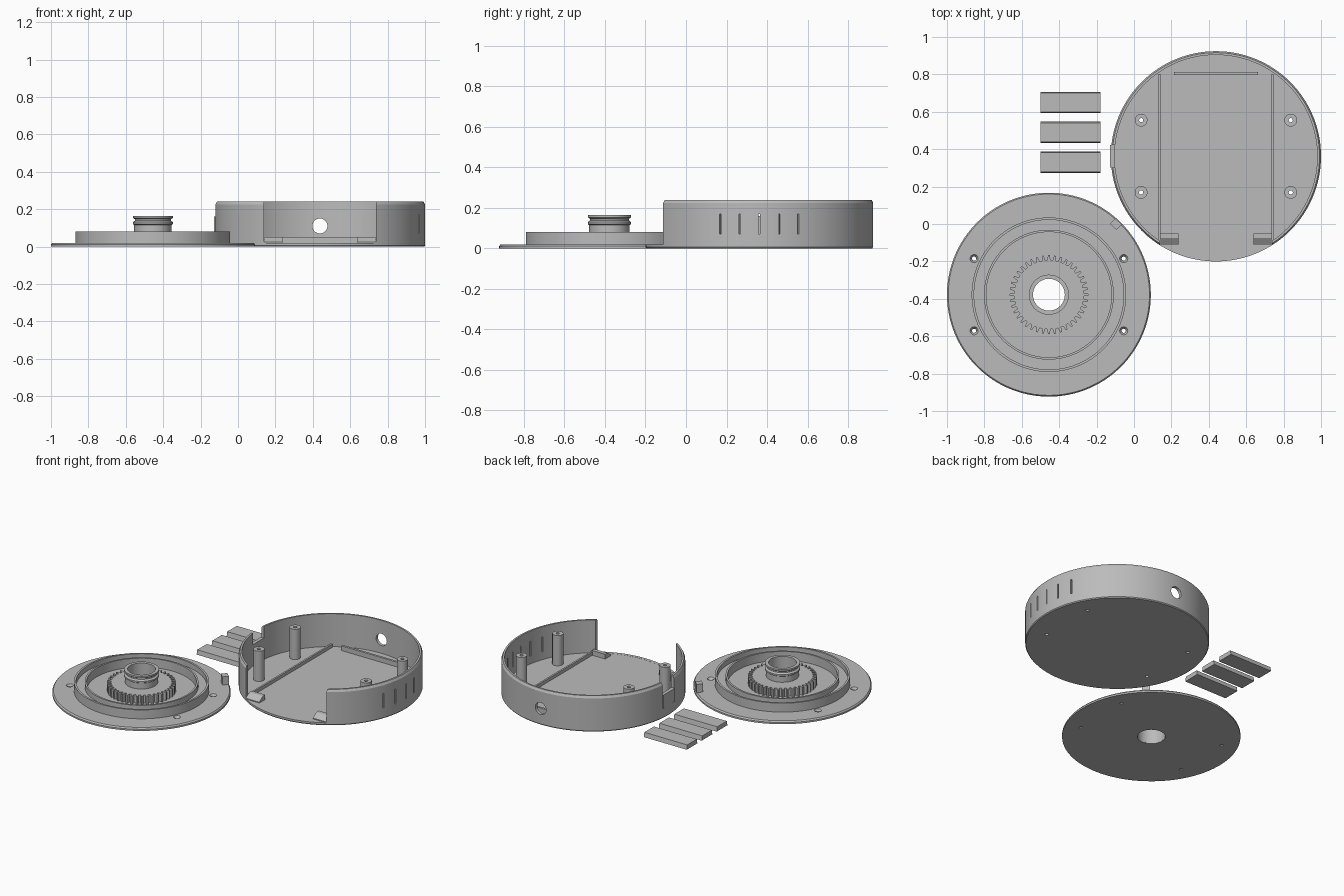
import bpy, bmesh, math
from mathutils import Matrix, Vector

cube = bpy.data.objects.get("Cube")
if cube:
    bpy.data.objects.remove(cube, do_unlink=True)

grey = bpy.data.materials.new("plain grey plastic")
grey.use_nodes = True
COLOUR = (0.5, 0.5, 0.5, 1)
grey.diffuse_color = COLOUR
grey.node_tree.nodes["Principled BSDF"].inputs["Base Color"].default_value = COLOUR

CASE = Vector((0.438, 0.362, 0))
LID = Vector((-0.455, -0.378, 0))
CASE_R = 0.562
SCREWS = [(sx * 0.4, sy * 0.193) for sx in (-1, 1) for sy in (-1, 1)]


def finish(name, bm, loc=(0, 0, 0), angle=0.0):
    bmesh.ops.recalc_face_normals(bm, faces=bm.faces)
    mesh = bpy.data.meshes.new(name)
    bm.to_mesh(mesh)
    bm.free()
    mesh.materials.append(grey)
    obj = bpy.data.objects.new(name, mesh)
    obj.location = loc
    obj.rotation_euler.z = angle
    bpy.context.collection.objects.link(obj)
    return obj


def lathe(name, profile, loc, steps=96):
    """Spin a closed (radius, height) outline about z."""
    bm = bmesh.new()
    rings = []
    for i in range(steps):
        a = math.tau * i / steps
        rings.append([bm.verts.new((r * math.cos(a), r * math.sin(a), z))
                      for r, z in profile])
    n = len(profile)
    for i in range(steps):
        p, q = rings[i], rings[(i + 1) % steps]
        for j in range(n):
            k = (j + 1) % n
            bm.faces.new((p[j], q[j], q[k], p[k]))
    # points on the axis collapse into a single vertex
    bmesh.ops.remove_doubles(bm, verts=bm.verts, dist=1e-5)
    return finish(name, bm, loc)


def prism(name, outline, depth, loc, matrix=None, angle=0.0):
    """Extrude a flat outline upwards, then turn it if asked."""
    bm = bmesh.new()
    low = [bm.verts.new((x, y, 0)) for x, y in outline]
    high = [bm.verts.new((x, y, depth)) for x, y in outline]
    bm.faces.new(low[::-1])
    bm.faces.new(high)
    for i in range(len(low)):
        j = (i + 1) % len(low)
        bm.faces.new((low[i], low[j], high[j], high[i]))
    if matrix:
        bm.transform(matrix)
    return finish(name, bm, loc, angle)


def box(name, x, y, z, loc=(0, 0, 0), angle=0.0):
    outline = [(x[0], y[0]), (x[1], y[0]), (x[1], y[1]), (x[0], y[1])]
    return prism(name, outline, z[1] - z[0], Vector(loc) + Vector((0, 0, z[0])), None, angle)


def cone(name, r1, r2, z, loc):
    return lathe(name, [(0, z[0]), (r1, z[0]), (r2, z[1]), (0, z[1])], loc, 32)


def cut(target, cutters):
    for c in cutters:
        c.hide_render = True
        mod = target.modifiers.new("cut", 'BOOLEAN')
        mod.operation = 'DIFFERENCE'
        mod.solver = 'EXACT'
        mod.object = c
        bpy.context.view_layer.update()
        bpy.context.view_layer.objects.active = target
        bpy.ops.object.modifier_apply(modifier=mod.name)
        bpy.data.objects.remove(c, do_unlink=True)


# Round case: floor and wall with a chamfered rim
FLOOR = 0.018
case = lathe("case_shell", [
    (0, 0), (CASE_R - 0.005, 0), (CASE_R, 0.006), (CASE_R, 0.225), (CASE_R - 0.008, 0.24),
    (CASE_R - 0.02, 0.24), (CASE_R - 0.02, FLOOR), (0, FLOOR)], CASE, 128)

cutters = [
    # wide front opening and the rim notch at the side
    box("opening_cutter", (-0.3, 0.3), (-0.7, -0.3), (FLOOR + 0.0005, 0.3), CASE),
    box("notch_cutter", (-0.6, -0.5), (-0.06, 0.06), (0.16, 0.3), CASE)]
# cable hole in the back wall
turn = Matrix.Rotation(math.radians(-90), 4, 'X')
circle = [(0.04 * math.cos(math.tau * i / 32), 0.04 * math.sin(math.tau * i / 32))
          for i in range(32)]
cutters.append(prism("cable_hole_cutter", circle, 0.2, CASE + Vector((0, 0.45, 0.11)), turn))
# five vent slots
for k in range(-2, 3):
    cutters.append(box("vent_cutter", (0.5, 0.6), (-0.004, 0.004), (0.07, 0.17),
                       CASE, math.radians(10 * k)))
for x, y in SCREWS:
    cutters.append(cone("screw_cutter", 0.011, 0.011, (-0.1, 0.1), CASE + Vector((x, y, 0))))
cut(case, cutters)

# Screw posts
for i, (x, y) in enumerate(SCREWS):
    lathe(f"screw_post_{i + 1}", [(0.011, 0.008), (0.034, 0.008), (0.034, 0.222), (0.011, 0.222)],
          CASE + Vector((x, y, 0)), 32)

# Slim pad outside the wall below the notch
box("side_pad", (-CASE_R - 0.003, -CASE_R + 0.01), (-0.06, 0.06), (0.07, 0.16), CASE)

# Rails, back stop and front clips on the floor
for side, s in (("left", 1), ("right", -1)):
    box(f"{side}_rail", sorted((s * 0.296, s * 0.308)), (-0.455, 0.44), (0.01, 0.04), CASE)
    lean = Matrix.Rotation(math.radians(90), 4, 'Z') @ Matrix.Rotation(math.radians(90), 4, 'X')
    start = 0.2 if s > 0 else -0.3
    prism(f"{side}_clip",
          [(-0.475, 0.012), (-0.412, 0.012), (-0.412, 0.05), (-0.437, 0.05), (-0.475, 0.024)],
          0.1, CASE + Vector((start, 0, 0)), lean)
box("back_stop", (-0.225, 0.225), (0.435, 0.45), (0.01, 0.05), CASE)

# Lid disc with countersunk screw holes and a central bore
BASE = 0.02
lid = lathe("lid_disc", [(0.085, 0), (0.545, 0), (0.545, 0.011), (0.538, BASE), (0.085, BASE)],
            LID, 128)
cutters = []
for x, y in SCREWS:
    p = LID + Vector((x, y, 0))
    cutters.append(cone("lid_screw_cutter", 0.011, 0.011, (-0.1, 0.1), p))
    cutters.append(cone("countersink_cutter", 0.012, 0.026, (0.006, 0.026), p))
cut(lid, cutters)

# Raised grooved track
TOP = 0.08
lathe("track_ring", [
    (0.335, 0.012), (0.413, 0.012), (0.413, TOP), (0.4, TOP), (0.4, 0.045),
    (0.347, 0.045), (0.347, TOP), (0.335, TOP)], LID, 128)

# Toothed gear around the bore
TEETH = 40
outline = []
for t in range(TEETH):
    for frac, r in ((-0.3, 0.185), (-0.14, 0.211), (0.14, 0.211), (0.3, 0.185)):
        a = math.tau * (t + frac) / TEETH
        outline.append((r * math.cos(a), r * math.sin(a)))
gear = prism("gear", outline, 0.063, LID + Vector((0, 0, 0.012)))
cut(gear, [cone("gear_bore_cutter", 0.09, 0.09, (-0.1, 0.2), LID)])

# Hub sleeve with flared collar
lathe("hub", [
    (0.085, 0.005), (0.1, 0.005), (0.1, 0.115), (0.107, 0.12), (0.107, 0.13),
    (0.096, 0.138), (0.096, 0.146), (0.107, 0.153), (0.107, 0.164), (0.085, 0.164)], LID, 64)

# Locating tab at the lid edge
box("lid_tab", (0.5, 0.54), (-0.024, 0.024), (0.012, 0.075), LID, math.radians(46.5))

# Three loose flat strips with sloping long sides
lean = Matrix.Rotation(math.radians(90), 4, 'Z') @ Matrix.Rotation(math.radians(90), 4, 'X')
for i, y in enumerate((0.33, 0.49, 0.65)):
    prism(f"strip_{i + 1}", [(-0.057, 0), (0.057, 0), (0.051, 0.03), (-0.051, 0.03)],
          0.32, (-0.5, y, 0), lean)

# Smooth the round walls, keep the edges crisp
for obj in bpy.context.scene.objects:
    obj.select_set(obj.type == 'MESH' and grey.name in obj.data.materials)
bpy.context.view_layer.objects.active = case
bpy.ops.object.shade_smooth_by_angle(angle=math.radians(25))
